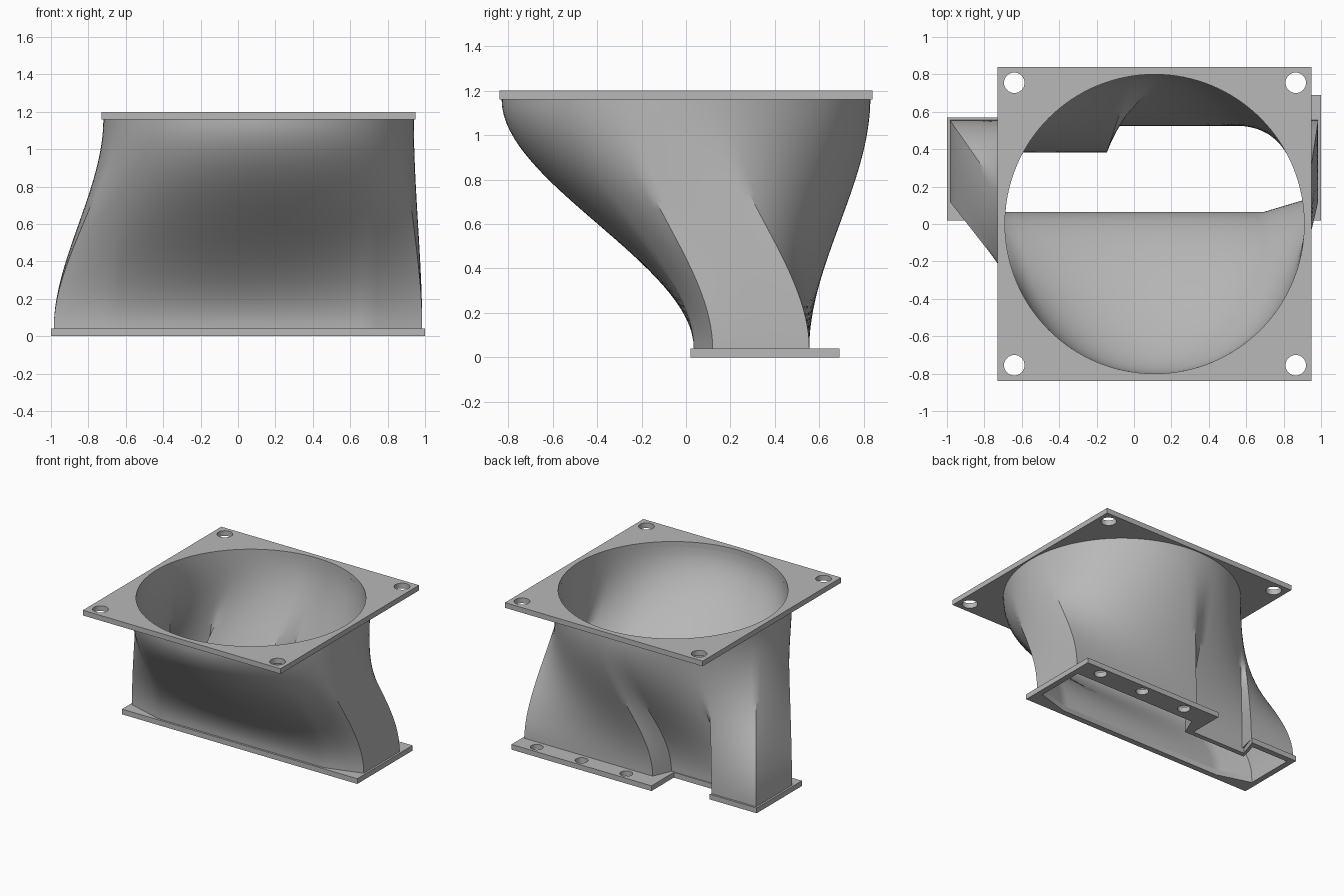
import bpy, bmesh, math
from mathutils import Vector

cube = bpy.data.objects.get("Cube")
if cube:
    bpy.data.objects.remove(cube, do_unlink=True)

# Single grey plastic
grey = bpy.data.materials.new("grey_plastic")
grey.use_nodes = True
COLOUR = (0.48, 0.48, 0.48, 1)
grey.diffuse_color = COLOUR
grey.node_tree.nodes["Principled BSDF"].inputs["Base Color"].default_value = COLOUR

PLATE = 0.04
TOP = 1.2
CENTRE = Vector((0.11, 0))
R_IN, R_OUT = 0.80, 0.83
WALL = 0.03
LEVELS = 32


def finish(obj):
    obj.data.materials.clear()
    obj.data.materials.append(grey)
    bpy.ops.object.select_all(action='DESELECT')
    obj.select_set(True)
    bpy.context.view_layer.objects.active = obj
    bpy.ops.object.shade_smooth_by_angle(angle=math.radians(30))


def circle(centre, r, n=32):
    return [Vector((centre[0] + r * math.cos(2 * math.pi * i / n),
                    centre[1] + r * math.sin(2 * math.pi * i / n))) for i in range(n)]


def inset(points, d):
    """Offset a counterclockwise outline inwards with mitred corners."""
    result = []
    for i, p in enumerate(points):
        a = (p - points[i - 1]).normalized()
        b = (points[(i + 1) % len(points)] - p).normalized()
        n1, n2 = Vector((-a.y, a.x)), Vector((-b.y, b.x))
        result.append(p + (n1 + n2) * d / (1 + n1.dot(n2)))
    return result


def plate(name, loops, z):
    """Flat plate whose first loop is the rim and the others are openings."""
    curve = bpy.data.curves.new(name + "_outline", 'CURVE')
    curve.dimensions = '2D'
    curve.fill_mode = 'BOTH'
    curve.extrude = PLATE / 2
    for loop in loops:
        spline = curve.splines.new('POLY')
        spline.points.add(len(loop) - 1)
        for point, co in zip(spline.points, loop):
            point.co = (co[0], co[1], 0, 1)
        spline.use_cyclic_u = True
    temp = bpy.data.objects.new(name + "_outline", curve)
    bpy.context.collection.objects.link(temp)
    graph = bpy.context.evaluated_depsgraph_get()
    mesh = bpy.data.meshes.new_from_object(temp.evaluated_get(graph))
    bpy.data.objects.remove(temp, do_unlink=True)
    bm = bmesh.new()
    bm.from_mesh(mesh)
    bmesh.ops.remove_doubles(bm, verts=bm.verts, dist=0.0001)
    bmesh.ops.recalc_face_normals(bm, faces=bm.faces)
    bm.to_mesh(mesh)
    bm.free()
    mesh.name = name
    obj = bpy.data.objects.new(name, mesh)
    bpy.context.collection.objects.link(obj)
    obj.location.z = z + PLATE / 2
    finish(obj)


# Outline of the duct foot: chamfered front corners, notch in the back
foot = [Vector(p) for p in (
    (0, 0.035), (0.7, 0.035), (0.985, 0.12), (0.985, 0.555), (-0.105, 0.555),
    (-0.165, 0.413), (-0.64, 0.413), (-0.605, 0.555), (-0.985, 0.555),
    (-0.985, 0.12), (-0.7, 0.035))]
foot_inner = inset(foot, WALL)

# Square fan plate with round opening and corner holes
square = [(-0.73, -0.84), (0.95, -0.84), (0.95, 0.84), (-0.73, 0.84)]
corner_holes = [circle((x, y), 0.055) for x in (-0.64, 0.865) for y in (-0.755, 0.755)]
plate("top_plate", [square, circle(CENTRE, R_IN, 128)] + corner_holes, TOP - PLATE)

# Foot plate with a screw flange along the back
rim = [(-1, 0.02), (1, 0.02), (1, 0.69), (-0.19, 0.69), (-0.19, 0.42),
       (-0.65, 0.42), (-0.6, 0.57), (-1, 0.57)]
screw_holes = [circle((x, 0.625), 0.045) for x in (0.07, 0.45, 0.83)]
plate("foot_plate", [rim, foot_inner] + screw_holes, 0)

# Duct: the foot outline flows into a circle in proportion to its perimeter
count = len(foot)
lengths = [(foot[(i + 1) % count] - foot[i]).length for i in range(count)]
total = sum(lengths)


def samples(outline, radius):
    pairs, run = [], 0
    for i, length in enumerate(lengths):
        steps = max(3, round(length / 0.04))
        for s in range(steps):
            f = s / steps
            angle = 2 * math.pi * (run + f * length) / total - math.pi / 2
            rim_point = CENTRE + radius * Vector((math.cos(angle), math.sin(angle)))
            pairs.append((outline[i].lerp(outline[(i + 1) % count], f), rim_point))
        run += length
    return pairs


bm = bmesh.new()


def shell(outline, radius):
    rows = []
    pairs = samples(outline, radius)
    for k in range(LEVELS + 1):
        t = k / LEVELS
        ease = t * t * (3 - 2 * t)
        z = PLATE + t * (TOP - 2 * PLATE)
        rows.append([bm.verts.new((*a.lerp(b, ease), z)) for a, b in pairs])
    return rows


def bridge(low, high):
    n = len(low)
    for i in range(n):
        j = (i + 1) % n
        bm.faces.new((low[i], low[j], high[j], high[i]))


outer = shell(foot, R_OUT)
inner = shell(foot_inner, R_IN)
for k in range(LEVELS):
    bridge(outer[k], outer[k + 1])
    bridge(inner[k + 1], inner[k])
bridge(inner[0], outer[0])
bridge(outer[-1], inner[-1])
bmesh.ops.recalc_face_normals(bm, faces=bm.faces)
mesh = bpy.data.meshes.new("duct")
bm.to_mesh(mesh)
bm.free()
duct = bpy.data.objects.new("duct", mesh)
bpy.context.collection.objects.link(duct)
finish(duct)
